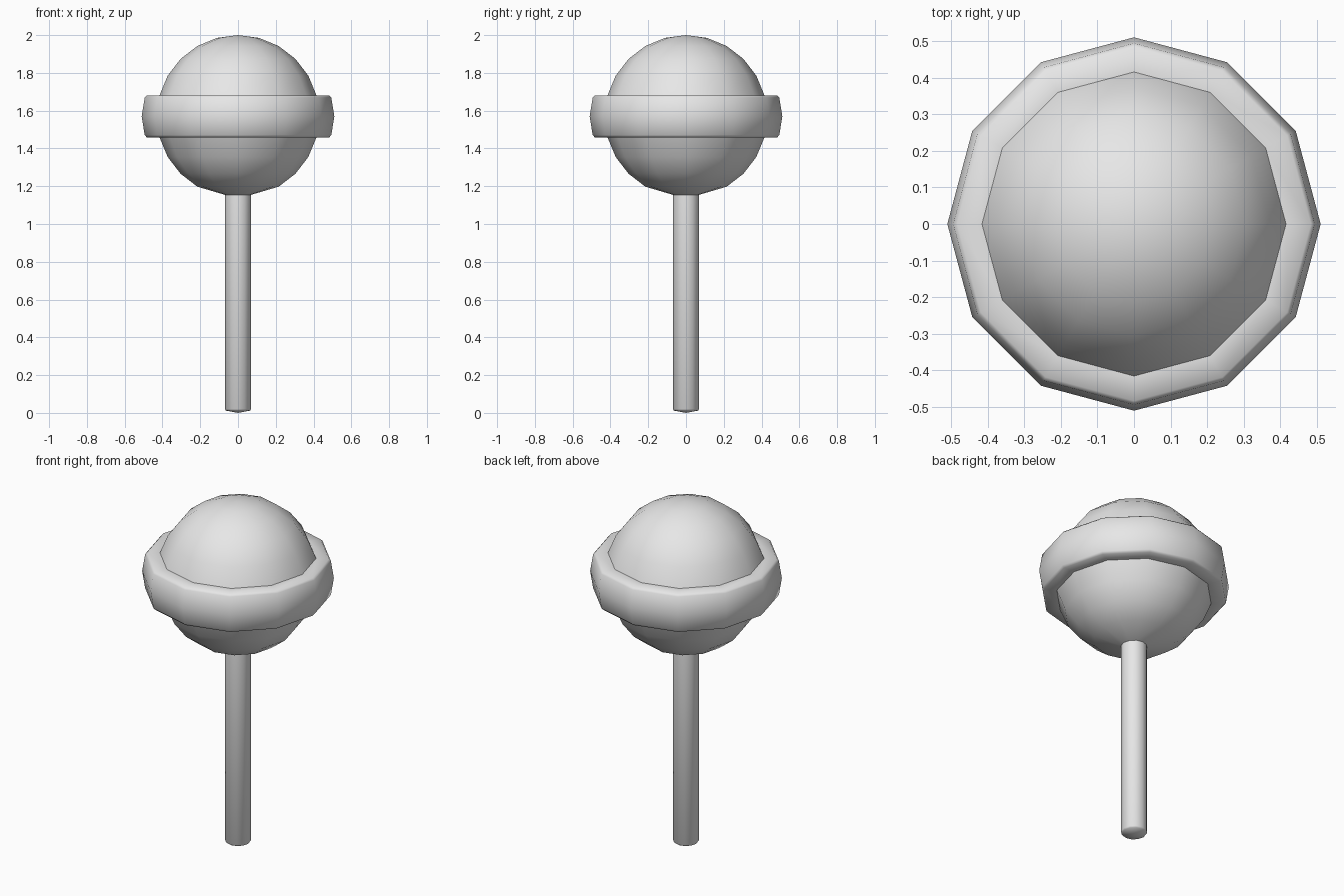
import bpy
import bmesh
from math import sin, cos, pi, radians

cube = bpy.data.objects.get("Cube")
if cube:
    bpy.data.objects.remove(cube, do_unlink=True)

SIDES = 12
BALL_R, BALL_Z = 0.43, 1.57
STICK_R = 0.07

grey = bpy.data.materials.new("plain_grey")
grey.use_nodes = True
grey.diffuse_color = (0.8, 0.8, 0.8, 1)
grey.node_tree.nodes["Principled BSDF"].inputs["Base Color"].default_value = (0.8, 0.8, 0.8, 1)


def lathe(name, profile):
    """Turn (radius, height) points, listed bottom to top, about the z axis."""
    bm = bmesh.new()
    rings = []
    for r, z in profile:
        if r < 1e-5:
            rings.append([bm.verts.new((0, 0, z))] * SIDES)
        else:
            rings.append([bm.verts.new((r * cos(2 * pi * i / SIDES),
                                        r * sin(2 * pi * i / SIDES), z))
                          for i in range(SIDES)])
    for low, high in zip(rings, rings[1:]):
        for i in range(SIDES):
            j = (i + 1) % SIDES
            corners = dict.fromkeys((low[i], low[j], high[j], high[i]))
            bm.faces.new(list(corners))
    mesh = bpy.data.meshes.new(name)
    bm.to_mesh(mesh)
    bm.free()
    mesh.materials.append(grey)
    obj = bpy.data.objects.new(name, mesh)
    bpy.context.collection.objects.link(obj)
    bpy.ops.object.select_all(action='DESELECT')
    obj.select_set(True)
    bpy.context.view_layer.objects.active = obj
    bpy.ops.object.shade_smooth_by_angle(angle=radians(50))
    return obj


def ball_point(degrees):
    a = radians(degrees)
    return BALL_R * cos(a), BALL_Z + BALL_R * sin(a)


# Candy: lower half ball, raised band, upper half ball in one profile
neck_z = ball_point(-75)[1]
lower = [(STICK_R, neck_z)] + [ball_point(d) for d in range(-60, 0, 15)]
upper = [ball_point(d) for d in range(15, 91, 15)]
edge_z = lower[-1][1]
half_band = [(0.483, edge_z), (0.494, edge_z + 0.012)]
band = half_band + [(0.51, BALL_Z)] + [(r, 2 * BALL_Z - z) for r, z in reversed(half_band)]
lathe("candy_ball_with_band", lower + band + upper)

# Stick with a slightly domed foot
lathe("stick", [(0, 0), (0.064, 0.012), (STICK_R, 0.02), (STICK_R, neck_z)])
